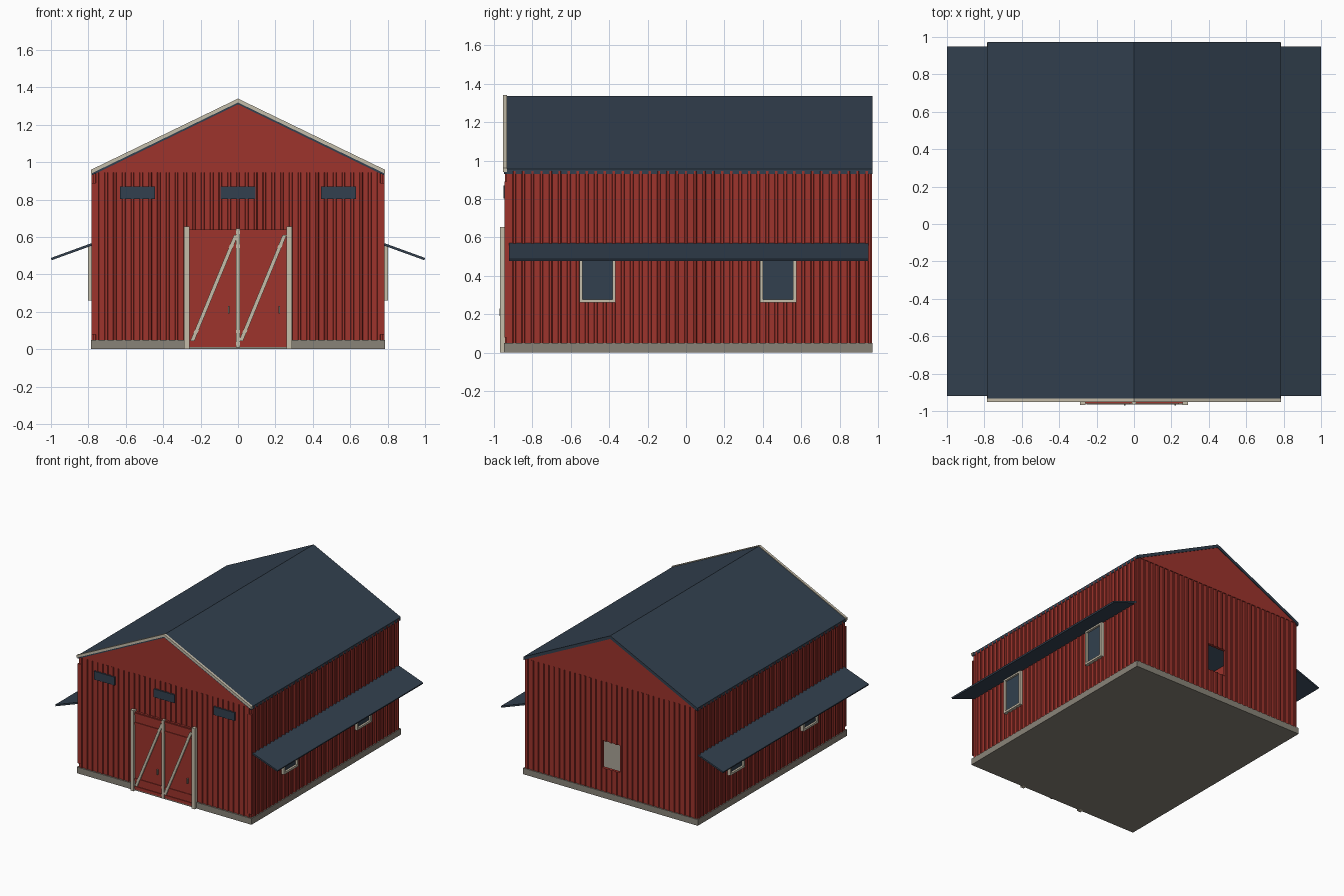
import bpy, bmesh

cube = bpy.data.objects.get("Cube")
if cube:
    bpy.data.objects.remove(cube)


def material(name, r, g, b):
    m = bpy.data.materials.new(name)
    m.use_nodes = True
    m.diffuse_color = (r, g, b, 1)
    m.node_tree.nodes["Principled BSDF"].inputs["Base Color"].default_value = (r, g, b, 1)
    return m


RED = material("barn red", 0.34, 0.033, 0.025)
NAVY = material("slate blue", 0.032, 0.051, 0.077)
CREAM = material("cream trim", 0.56, 0.51, 0.40)
GREY = material("concrete grey", 0.25, 0.23, 0.19)


def prism(name, pts, lo, hi, axis, mat):
    """Extrude a flat outline along an axis from lo to hi."""
    place = {"x": lambda p, t: (t, p[0], p[1]),
             "y": lambda p, t: (p[0], t, p[1]),
             "z": lambda p, t: (p[0], p[1], t)}[axis]
    bm = bmesh.new()
    a = [bm.verts.new(place(p, lo)) for p in pts]
    b = [bm.verts.new(place(p, hi)) for p in pts]
    bm.faces.new(a)
    bm.faces.new(b[::-1])
    for i in range(len(pts)):
        j = (i + 1) % len(pts)
        bm.faces.new((a[i], a[j], b[j], b[i]))
    bmesh.ops.recalc_face_normals(bm, faces=bm.faces)
    me = bpy.data.meshes.new(name)
    bm.to_mesh(me)
    bm.free()
    me.materials.append(mat)
    ob = bpy.data.objects.new(name, me)
    bpy.context.collection.objects.link(ob)
    return ob


def box(name, x0, x1, y0, y1, z0, z1, mat):
    return prism(name, [(x0, y0), (x1, y0), (x1, y1), (x0, y1)], z0, z1, "z", mat)


# Where each wall's outer face lies: distance along the wall, distance outward
WALLS = {"front": lambda a, o: (a, -0.935 - o), "back": lambda a, o: (a, 0.96 + o),
         "left": lambda a, o: (0.775 + o, a), "right": lambda a, o: (-0.775 - o, a)}
PITCH, RIB, DEPTH, THICK = 0.047, 0.009, 0.008, 0.02


def siding(side, a0, a1, z0, z1):
    """A wall panel with vertical battens."""
    line = [(a0, -THICK), (a0, 0)]
    for k in range(-25, 26):
        c = k * PITCH
        if a0 < c - RIB and c + RIB < a1:
            line += [(c - RIB, 0), (c - RIB + 0.003, DEPTH),
                     (c + RIB - 0.003, DEPTH), (c + RIB, 0)]
    line += [(a1, 0), (a1, -THICK)]
    prism(side + "_siding", [WALLS[side](a, o) for a, o in line], z0, z1, "z", RED)


# Foundation and walls
TOP = 0.945
box("foundation", -0.785, 0.785, -0.948, 0.97, 0, 0.05, GREY)
for side in ("left", "right"):
    siding(side, -0.935, 0.96, 0.05, TOP)
for z0, z1 in ((0.05, 0.635), (0.635, TOP)):
    siding("front", -0.774, 0.774, z0, z1)

# Back wall, built around an open hatch
HATCH = 0.08
siding("back", -0.774, 0.774, 0.05, 0.24)
siding("back", -0.774, -HATCH, 0.24, 0.46)
siding("back", HATCH, 0.774, 0.24, 0.46)
siding("back", -0.774, 0.774, 0.46, 0.64)
siding("back", -0.774, 0.774, 0.64, TOP)

# Gables
gable = [(-0.775, TOP), (0.775, TOP), (0, 1.32)]
prism("front_gable", gable, -0.942, -0.915, "y", RED)
prism("back_gable", gable, 0.94, 0.967, "y", RED)


def chevron(half, eave, ridge, thick):
    return [(-half, eave), (0, ridge), (half, eave),
            (half, eave - thick), (0, ridge - thick), (-half, eave - thick)]


# Roof and the bargeboard on the front
prism("roof", chevron(0.782, 0.955, 1.335, 0.026), -0.946, 0.972, "y", NAVY)
prism("bargeboard", chevron(0.785, 0.96, 1.34, 0.021), -0.952, -0.932, "y", CREAM)

for s, side in ((1, "left"), (-1, "right")):
    # Side awning
    prism(side + "_awning", [(s * 0.775, 0.57), (s * 1.0, 0.488), (s * 0.996, 0.476),
                             (s * 0.775, 0.556)], -0.92, 0.95, "y", NAVY)
    # Side windows with frames
    for yc in (-0.46, 0.48):
        x0, x1 = sorted((s * 0.77, s * 0.802))
        g0, g1 = sorted((s * 0.77, s * 0.786))
        w, f = 0.094, 0.016
        box(side + "_window_glass", g0, g1, yc - w + f, yc + w - f, 0.275, 0.535, NAVY)
        for e in (-1, 1):
            y0, y1 = sorted((yc + e * w, yc + e * (w - f)))
            box(side + "_window_jamb", x0, x1, y0, y1, 0.26, 0.55, CREAM)
        box(side + "_window_sill", x0, x1, yc - w + f, yc + w - f, 0.26, 0.276, CREAM)
        box(side + "_window_head", x0, x1, yc - w + f, yc + w - f, 0.534, 0.55, CREAM)
    # Front corner boards
    x0, x1 = sorted((s * 0.745, s * 0.782))
    box(side + "_corner_board", x0, x1, -0.944, -0.93, 0.08, 0.89, RED)

# Three vents high on the front
for xc in (-0.538, 0, 0.538):
    box("front_vent", xc - 0.093, xc + 0.093, -0.949, -0.935, 0.803, 0.87, NAVY)

# Barn doors with posts, rails, braces and handles
for s in (-1, 1):
    x0, x1 = sorted((s * 0.008, s * 0.265))
    box("door_panel", x0, x1, -0.954, -0.93, 0.012, 0.64, RED)
    for z in (0.03, 0.095, 0.55, 0.625):
        box("door_rail", x0, x1, -0.959, -0.95, z - 0.009, z + 0.009, RED)
    p0, p1 = sorted((s * 0.26, s * 0.29))
    box("door_post", p0, p1, -0.968, -0.93, 0, 0.655, CREAM)
for x in (-0.255, 0.005):
    prism("door_brace", [(x, 0.045), (x + 0.022, 0.045), (x + 0.255, 0.61),
                         (x + 0.233, 0.61)], -0.964, -0.95, "y", CREAM)
box("door_centre_bar", -0.011, 0.011, -0.966, -0.93, 0.01, 0.645, CREAM)
for x in (-0.05, 0.22):
    box("door_handle", x - 0.004, x + 0.004, -0.97, -0.95, 0.19, 0.23, GREY)
